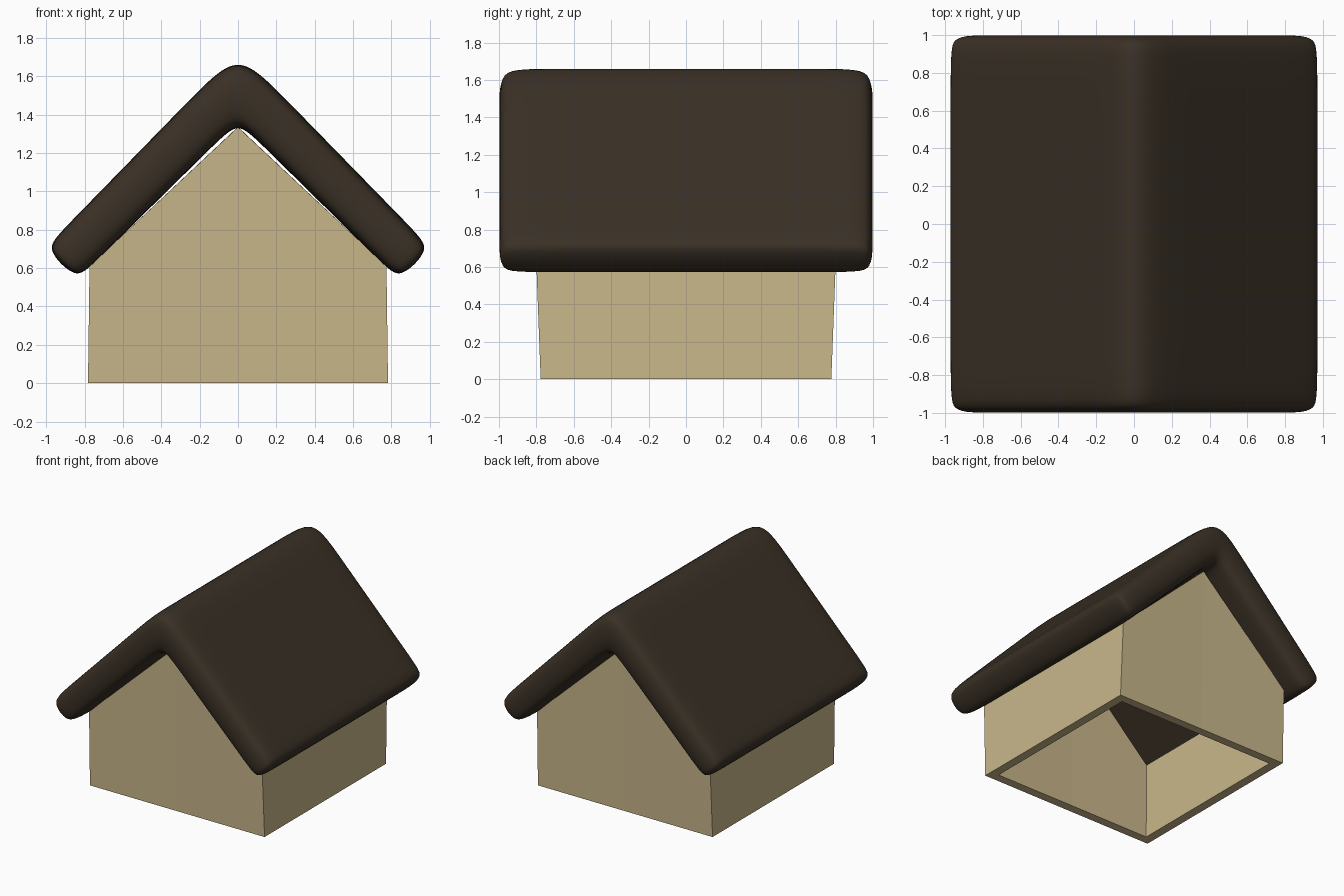
import bpy, bmesh

if "Cube" in bpy.data.objects:
    bpy.data.objects.remove(bpy.data.objects["Cube"])


def material(name, rgb):
    m = bpy.data.materials.new(name)
    m.diffuse_color = (*rgb, 1)
    m.use_nodes = True
    m.node_tree.nodes["Principled BSDF"].inputs["Base Color"].default_value = m.diffuse_color
    return m


def make_object(name, bm, mat):
    bmesh.ops.recalc_face_normals(bm, faces=bm.faces)
    me = bpy.data.meshes.new(name)
    bm.to_mesh(me)
    bm.free()
    me.materials.append(mat)
    ob = bpy.data.objects.new(name, me)
    bpy.context.collection.objects.link(ob)
    return ob


tan = material("tan_wall", (0.59, 0.475, 0.26))
brown = material("dark_brown_roof", (0.042, 0.030, 0.019))

# Walls: open ring of six columns with a peak in each gable, thickened inward
EAVE, PEAK = 0.61, 1.335
columns = [(-1, -1), (0, -1), (1, -1), (1, 1), (0, 1), (-1, 1)]
bm = bmesh.new()
low = [bm.verts.new((sx * 0.782, sy * 0.777, 0)) for sx, sy in columns]
high = [bm.verts.new((sx * 0.774, sy * 0.80, EAVE if sx else PEAK)) for sx, sy in columns]
for i in range(6):
    j = (i + 1) % 6
    bm.faces.new((low[i], low[j], high[j], high[i]))
walls = make_object("walls", bm, tan)
solid = walls.modifiers.new("thickness", "SOLIDIFY")
solid.thickness = 0.07
solid.offset = -1
solid.use_even_offset = True

# Roof: folded slab cage with supporting loops, rounded by subdivision
outer = [(0, 1.735), (0.22, 1.51), (0.93, 0.782), (1.008, 0.702)]
inner = [(0, 1.365), (0.11, 1.257), (0.765, 0.612), (0.841, 0.536)]


def mirrored(half):
    return [(-x, z) for x, z in half[:0:-1]] + half


rows = [-1.004, -0.86, 0.86, 1.004]
bm = bmesh.new()
top, under = ([[bm.verts.new((x, y, z)) for x, z in mirrored(p)] for y in rows]
              for p in (outer, inner))
n = len(top[0])
for r in range(3):
    for layer in (top, under):
        for c in range(n - 1):
            bm.faces.new((layer[r][c], layer[r][c + 1], layer[r + 1][c + 1], layer[r + 1][c]))
    for c in (0, n - 1):  # eave edges
        bm.faces.new((top[r][c], top[r + 1][c], under[r + 1][c], under[r][c]))
for r in (0, 3):  # gable edges
    for c in range(n - 1):
        bm.faces.new((top[r][c], top[r][c + 1], under[r][c + 1], under[r][c]))
for f in bm.faces:
    f.smooth = True
roof = make_object("roof", bm, brown)
sub = roof.modifiers.new("rounding", "SUBSURF")
sub.levels = sub.render_levels = 3
